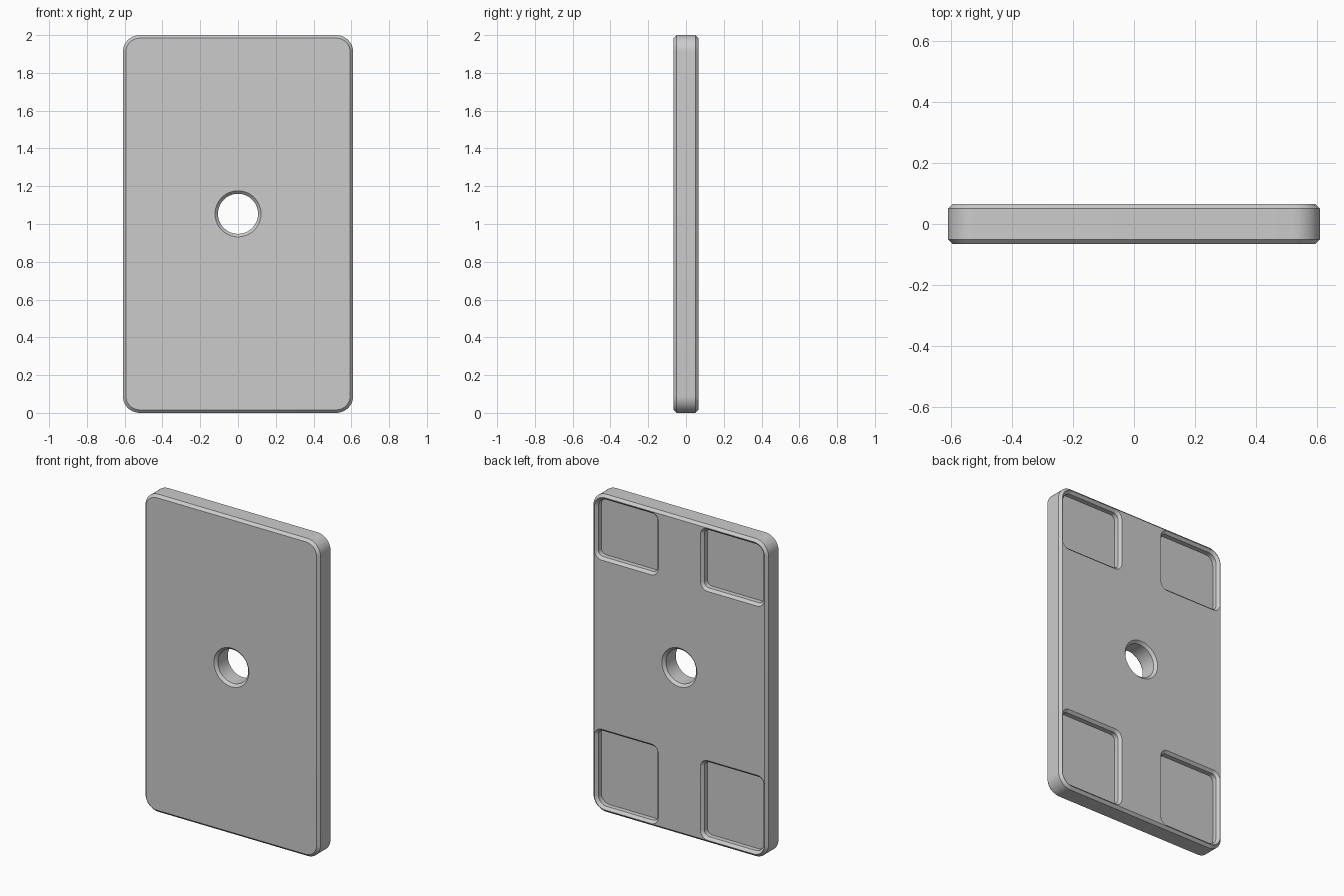
import bpy
import bmesh
from math import cos, sin, pi, radians

if "Cube" in bpy.data.objects:
    bpy.data.objects.remove(bpy.data.objects["Cube"], do_unlink=True)

W, H, T, BEVEL = 0.61, 2.0, 0.066, 0.016
POCKET_DEPTH = 0.046
HOLE_Z = 1.054

grey = bpy.data.materials.new("plain_grey")
grey.use_nodes = True
colour = (0.6, 0.6, 0.6, 1)
grey.diffuse_color = colour
grey.node_tree.nodes["Principled BSDF"].inputs["Base Color"].default_value = colour


def rounded_rect(x0, x1, z0, z1, radii, inset=0, steps=10):
    """Outline with radii ordered top right, top left, bottom left, bottom right."""
    x0, x1, z0, z1 = x0 + inset, x1 - inset, z0 + inset, z1 - inset
    corners = [(x1, z1, -1, -1), (x0, z1, 1, -1), (x0, z0, 1, 1), (x1, z0, -1, 1)]
    points = []
    for i, ((x, z, sx, sz), radius) in enumerate(zip(corners, radii)):
        r = radius - inset
        for k in range(steps + 1):
            a = (i + k / steps) * pi / 2
            points.append((x + sx * r + r * cos(a), z + sz * r + r * sin(a)))
    return points


def circle(r, steps=64):
    return [(r * cos(2 * pi * k / steps), HOLE_Z + r * sin(2 * pi * k / steps))
            for k in range(steps)]


def loft(name, sections):
    """Solid through a list of (y, outline) sections."""
    bm = bmesh.new()
    rings = [[bm.verts.new((x, y, z)) for x, z in outline] for y, outline in sections]
    n = len(rings[0])
    for a, b in zip(rings, rings[1:]):
        for i in range(n):
            j = (i + 1) % n
            bm.faces.new((a[i], a[j], b[j], b[i]))
    bm.faces.new(rings[0])
    bm.faces.new(rings[-1])
    bmesh.ops.recalc_face_normals(bm, faces=bm.faces)
    mesh = bpy.data.meshes.new(name)
    bm.to_mesh(mesh)
    bm.free()
    mesh.materials.append(grey)
    obj = bpy.data.objects.new(name, mesh)
    bpy.context.collection.objects.link(obj)
    return obj


# Plate with rounded corners and bevelled rims
def plate_outline(inset):
    return rounded_rect(-W, W, 0, H, [0.09] * 4, inset)


plate = loft("plate", [(-T, plate_outline(BEVEL)), (-T + BEVEL, plate_outline(0)),
                       (T - BEVEL, plate_outline(0)), (T, plate_outline(BEVEL))])

# Through hole, countersunk on both faces
EXTRA = 0.02
R, RIM = 0.106, 0.122
cutters = [loft("hole_cutter", [
    (-T - EXTRA, circle(RIM + EXTRA)), (-T + BEVEL, circle(R)),
    (T - BEVEL, circle(R)), (T + EXTRA, circle(RIM + EXTRA))])]

# Four bevelled pockets in the back, reaching almost to the rim
for level, z0, z1 in (("upper", 1.585, 1.982), ("lower", 0.018, 0.52)):
    for side, x0, x1 in (("left", 0.147, 0.592), ("right", -0.592, -0.147)):
        # The corner beside the plate corner follows its larger radius
        radii = [0.074 if (x > 0) == (side == "left") and up == (level == "upper") else 0.05
                 for x, up in ((1, True), (-1, True), (-1, False), (1, False))]
        wide = rounded_rect(x0, x1, z0, z1, radii)
        narrow = rounded_rect(x0, x1, z0, z1, radii, BEVEL)
        cutters.append(loft(f"{level}_{side}_pocket_cutter", [
            (T - POCKET_DEPTH, narrow), (T - BEVEL, narrow),
            (T, wide), (T + EXTRA, wide)]))

for cutter in cutters:
    cut = plate.modifiers.new(cutter.name, "BOOLEAN")
    cut.operation = "DIFFERENCE"
    cut.solver = "EXACT"
    cut.object = cutter

# Apply the cuts, then drop the cutters
bpy.ops.object.select_all(action="DESELECT")
bpy.context.view_layer.objects.active = plate
plate.select_set(True)
for cutter in cutters:
    bpy.ops.object.modifier_apply(modifier=cutter.name)
for cutter in cutters:
    bpy.data.objects.remove(cutter, do_unlink=True)
bpy.ops.object.shade_smooth_by_angle(angle=radians(30))
